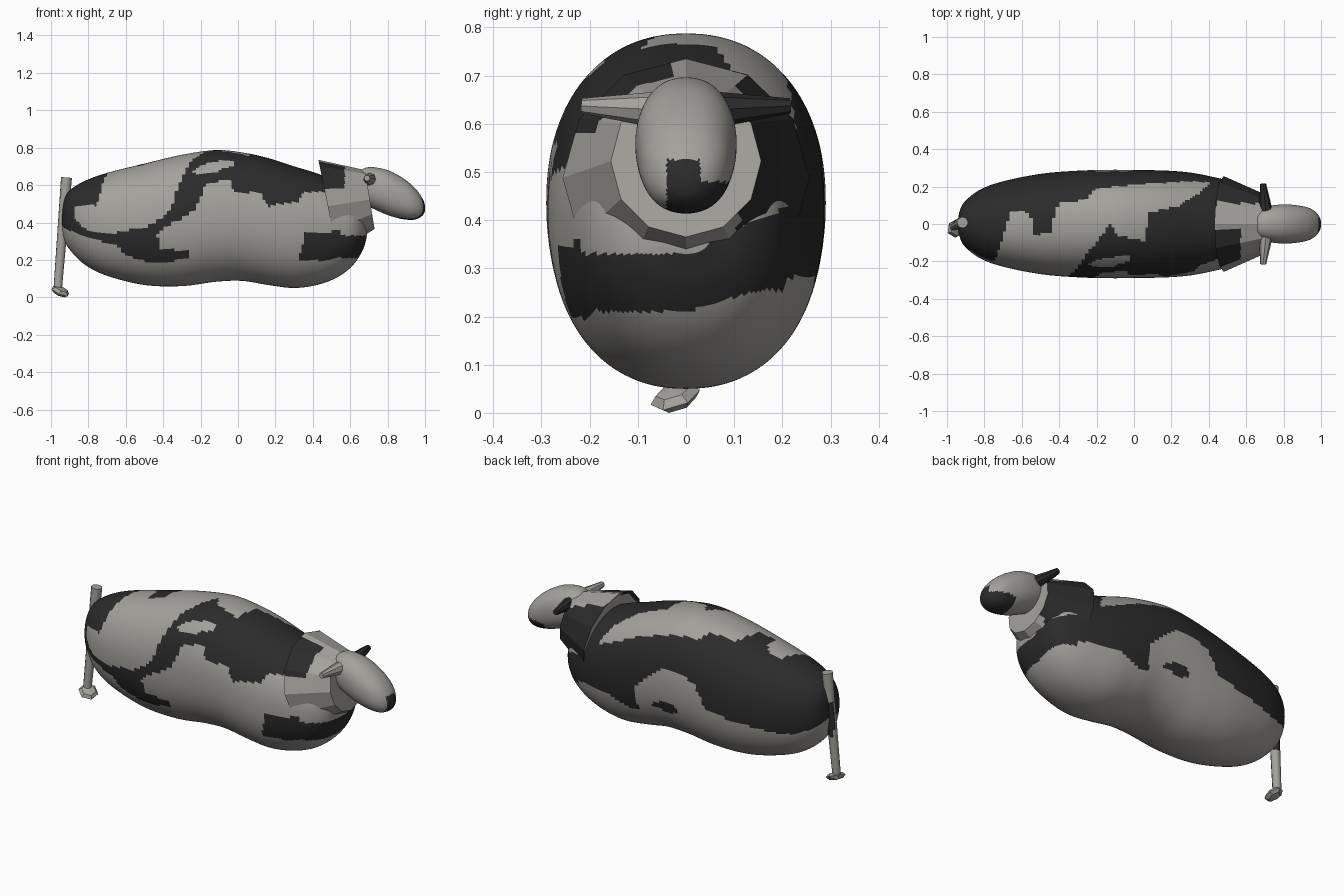
import bpy, bmesh, math
from mathutils import Vector, Matrix

if "Cube" in bpy.data.objects:
    bpy.data.objects.remove(bpy.data.objects["Cube"])


def material(name, rgb):
    m = bpy.data.materials.new(name)
    m.diffuse_color = (*rgb, 1)
    m.use_nodes = True
    m.node_tree.nodes["Principled BSDF"].inputs["Base Color"].default_value = m.diffuse_color
    return m


LIGHT = material("pale grey", (0.37, 0.36, 0.335))
DARK = material("charcoal", (0.024, 0.024, 0.024))


def finish(bm, name, rule, smooth=None):
    """Turn a bmesh into an object; rule(face centre) says which faces are dark."""
    bmesh.ops.recalc_face_normals(bm, faces=bm.faces)
    for f in bm.faces:
        f.material_index = int(bool(rule(f)))
    me = bpy.data.meshes.new(name)
    bm.to_mesh(me)
    bm.free()
    me.materials.append(LIGHT)
    me.materials.append(DARK)
    ob = bpy.data.objects.new(name, me)
    bpy.context.collection.objects.link(ob)
    if smooth:
        bpy.ops.object.select_all(action='DESELECT')
        ob.select_set(True)
        bpy.context.view_layer.objects.active = ob
        bpy.ops.object.shade_smooth_by_angle(angle=math.radians(smooth))
    return ob


def refine(stations, steps):
    """Catmull-Rom curve through the cross-section stations."""
    p = [Vector(s) for s in stations]
    p = [2 * p[0] - p[1]] + p + [2 * p[-1] - p[-2]]
    out = []
    for i in range(1, len(p) - 2):
        a, b, c, d = p[i - 1:i + 3]
        for k in range(steps):
            t = k / steps
            out.append(0.5 * (2 * b + (c - a) * t + (2 * a - 5 * b + 4 * c - d) * t * t
                              + (3 * b - a - 3 * c + d) * t ** 3))
    return out + [p[-2]]


def power(v, e):
    return math.copysign(abs(v) ** e, v)


def loft(stations, sides, e=0.91, lean=None):
    """Skin rounded sections (x, top, bottom, half width); angle 0 is the top, + is +y."""
    bm = bmesh.new()
    param = bm.faces.layers.float_vector.new("param")
    rings = []
    for i, (x, top, bot, w) in enumerate(stations):
        dx = lean[i] if lean else 0
        ring = []
        for k in range(sides):
            a = 2 * math.pi * k / sides
            c, s = power(math.cos(a), e), power(math.sin(a), e)
            ring.append(bm.verts.new((x - dx * c, w * s, (top + bot) / 2 + (top - bot) / 2 * c)))
        rings.append(ring)
    for i in range(len(rings) - 1):
        r, q = rings[i], rings[i + 1]
        for k in range(sides):
            j = (k + 1) % sides
            f = bm.faces.new((r[k], r[j], q[j], q[k]))
            a = (360 * (k + 0.5) / sides + 180) % 360 - 180
            f[param] = ((stations[i][0] + stations[i + 1][0]) / 2, a, 0)
    for ring in (rings[0], rings[-1]):
        f = bm.faces.new(ring)
        f[param] = (ring[0].co.x, 0, 0)
    return bm, param


def inside(x, y, poly):
    hit = False
    for (x1, y1), (x2, y2) in zip(poly, poly[1:] + poly[:1]):
        if (y1 > y) != (y2 > y) and x < x1 + (y - y1) * (x2 - x1) / (y2 - y1):
            hit = not hit
    return hit


# patches on the hide, as (x, angle from the spine)
FAR_PATCH = [(-.97, -95), (-.87, -87), (-.87, -68), (-.755, -69), (-.735, -51), (-.70, -13),
             (-.655, 15), (-.56, 12), (-.53, -11), (-.45, -8), (-.4, 22), (-.24, 25), (-.23, 37),
             (0, 45), (.2, 50), (.43, 60), (.7, 60), (.7, 115), (.5, 105), (.3, 105), (.18, 118),
             (.12, 118), (.14, 95), (-.05, 75), (-.25, 78), (-.32, 95), (-.6, 100), (-.97, 115)]
NEAR_PATCH = [(-.97, -88), (-.87, -88), (-.82, -97), (-.645, -98), (-.63, -95), (-.5, -93),
              (-.42, -88), (-.355, -80), (-.33, -66), (-.25, -30), (-.13, 0), (-.08, -11),
              (.055, -16), (.08, 10), (.24, 18), (.35, 35), (.43, 65), (.6, 60), (.6, -40),
              (.43, -49), (.34, -56), (.33, -66), (.16, -78), (.125, -68), (-.02, -70),
              (-.045, -58), (-.18, -64), (-.22, -82), (-.30, -88), (-.36, -92), (-.40, -94),
              (-.43, -100), (-.42, -111), (-.27, -116), (-.27, -124), (-.45, -127),
              (-.61, -120), (-.65, -109), (-.88, -107), (-.97, -115)]
NEAR_HOLE = [(-.24, -46), (-.18, -38), (-.03, -32), (-.015, -40), (-.12, -50), (-.22, -52)]
CHEST_PATCH = [(.36, -94), (.57, -90), (.57, -124), (.32, -121), (.345, -105)]
BELLY_SPOT = [(-.12, 104), (.02, 106), (.03, 113), (-.1, 115), (-.14, 110)]


def hide_rule(f):
    x, a, _ = f[body_param]
    c = f.calc_center_median()
    if x > 0.55:                       # band across the chest
        low = 0.21 + 0.3 * min(max(c.y, 0), 0.15)
        return low < c.z < 0.33 + 0.4 * max(c.y + 0.03, 0)
    if inside(x, a, NEAR_HOLE):
        return False
    return any(inside(x, a, p) for p in (FAR_PATCH, NEAR_PATCH, CHEST_PATCH, BELLY_SPOT))


# body
body = [(-.942, .44, .37, .02), (-.93, .52, .31, .075), (-.90, .572, .255, .125),
        (-.82, .622, .175, .185), (-.7, .665, .115, .228), (-.5, .715, .066, .268),
        (-.3, .762, .06, .285), (-.12, .787, .083, .29), (.02, .775, .088, .288),
        (.16, .745, .066, .286), (.3, .70, .05, .275), (.43, .66, .068, .25),
        (.54, .61, .112, .222), (.62, .56, .178, .188), (.67, .48, .26, .13), (.69, .40, .33, .05)]
bm, body_param = loft(refine(body, 10), 128)
finish(bm, "body", hide_rule, 50)

# neck: faceted flaring collar, tilted forward
neck = [(.49, .715, .265, .235), (.48, .735, .24, .256)]
neck += [(.48 + .225 * t, .735 - .055 * t, .24 + .125 * t, .256 - .1 * t)
         for t in [i / 8 for i in range(1, 9)]]
bm, _ = loft(neck, 12, 1.0, [.045, .05] + [.05 - .025 * i / 8 for i in range(1, 9)])
bmesh.ops.subdivide_edges(bm, edges=[e for e in bm.edges if len(e.link_faces) == 2], cuts=3,
                          use_grid_fill=True)


def neck_rule(f):
    c = f.calc_center_median()
    return c.y > 0.11 or (c.y < -0.03 and c.x < 0.57 and c.z > 0.59)


finish(bm, "neck", neck_rule)

# head
head = [(.612, .62, .58, .02), (.63, .655, .54, .05), (.67, .688, .50, .08), (.72, .696, .475, .096),
        (.8, .68, .44, .105), (.87, .645, .42, .1), (.93, .60, .414, .088), (.97, .555, .425, .066),
        (.993, .515, .445, .036), (1.0, .49, .465, .012)]


def muzzle_rule(f):
    c = f.calc_center_median()
    if c.x < 0.86 or not -0.04 < c.y < 0.09:
        return False
    return c.z < (0.525 if c.y < 0.03 else 0.48)


bm, _ = loft(refine(head, 6), 64)
finish(bm, "head", muzzle_rule, 60)


def rod(name, a, b, r1, r2, sides, rule, cuts=1):
    """Tapered rod from a to b."""
    a, b = Vector(a), Vector(b)
    bm = bmesh.new()
    turn = (b - a).to_track_quat('Z', 'Y').to_matrix().to_4x4()
    bmesh.ops.create_cone(bm, cap_ends=True, segments=sides, radius1=r1, radius2=r2,
                          depth=(b - a).length, matrix=Matrix.Translation((a + b) / 2) @ turn)
    if cuts > 1:
        long = [e for e in bm.edges if e.calc_length() > (b - a).length * 0.9]
        bmesh.ops.subdivide_edges(bm, edges=long, cuts=cuts)
    return finish(bm, name, rule, 40)


# ears
for side, word in ((-1, "near"), (1, "far")):
    rod(word + "_ear", (.705, side * .07, .63), (.69, side * .216, .637), .036, .016, 8,
        lambda f, s=side: s > 0)

# tail and tuft
rod("tail", (-.917, .008, .64), (-.965, -.012, .03), .03, .023, 10,
    lambda f: f.calc_center_median().y > 0.01 and 0.28 < f.calc_center_median().z < 0.46, 14)
bm = bmesh.new()
bmesh.ops.create_uvsphere(bm, u_segments=6, v_segments=4, radius=1,
                          matrix=Matrix.Translation((-.95, -.022, .029))
                          @ Matrix.Rotation(math.radians(24), 4, 'Y')
                          @ Matrix.Rotation(math.radians(18), 4, 'X')
                          @ Matrix.Diagonal((.054, .054, .022, 1)))
low = min(v.co.z for v in bm.verts)
bmesh.ops.translate(bm, verts=bm.verts, vec=(0, 0, -low))
finish(bm, "tail_tuft", lambda f: False)
